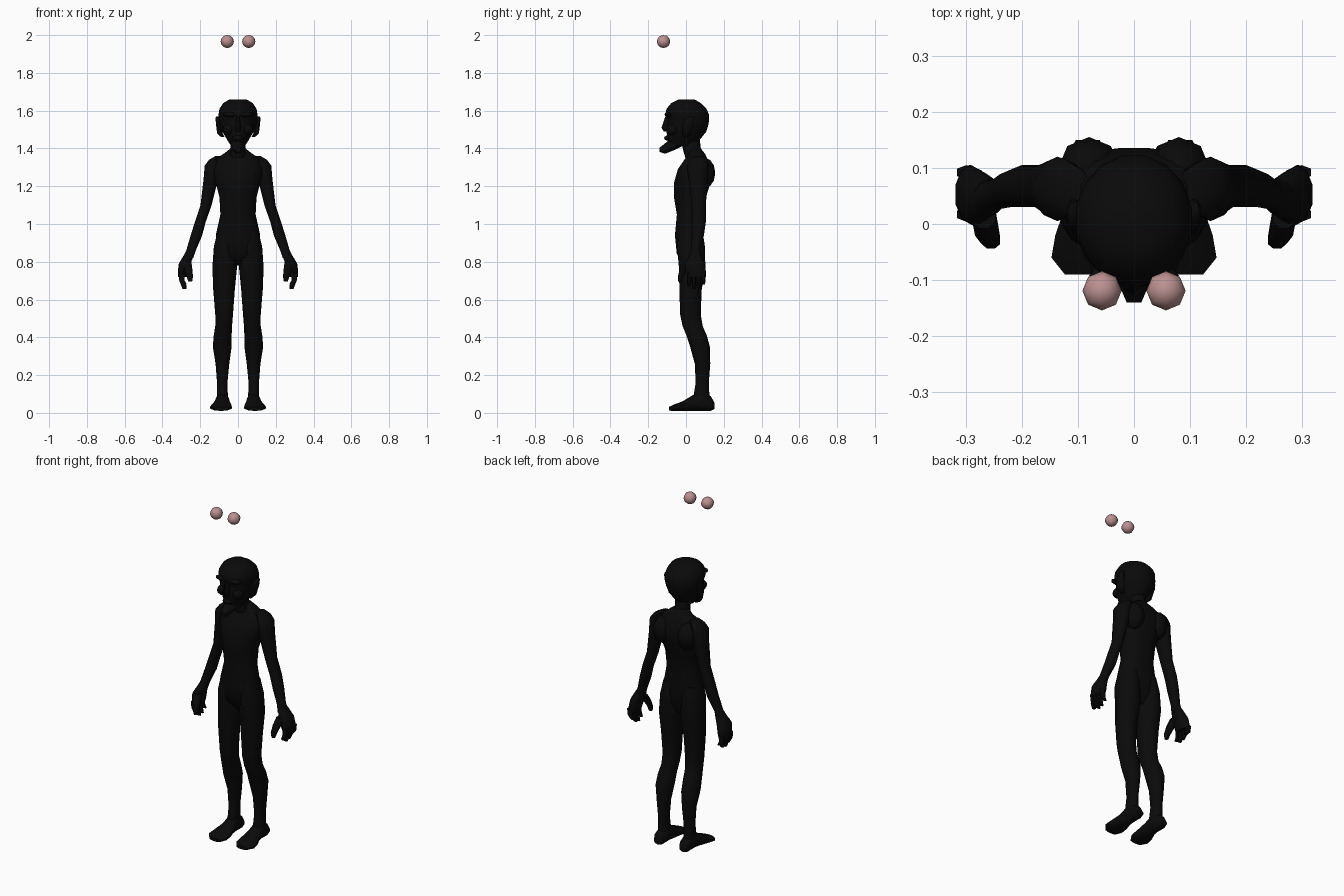
import bpy
import bmesh
import math
from mathutils import Vector

old_cube = bpy.data.objects.get("Cube")
if old_cube:
    bpy.data.objects.remove(old_cube, do_unlink=True)

CM = 0.01  # profile sections are written in hundredths of a unit


def make_material(name, colour):
    material = bpy.data.materials.new(name)
    material.use_nodes = True
    material.diffuse_color = colour
    shader = material.node_tree.nodes["Principled BSDF"]
    shader.inputs["Base Color"].default_value = colour
    shader.inputs["Roughness"].default_value = 0.8
    return material


skin = make_material("black skin", (0.003, 0.003, 0.003, 1))
eye_pink = make_material("dusty pink", (0.5, 0.28, 0.28, 1))


def finish(bm, name, material, mirror):
    """Turn a bmesh into a smooth shaded object, mirrored to the other side if asked."""
    bmesh.ops.recalc_face_normals(bm, faces=bm.faces)
    mesh = bpy.data.meshes.new(name)
    bm.to_mesh(mesh)
    bm.free()
    mesh.materials.append(material)
    part = bpy.data.objects.new(name, mesh)
    bpy.context.collection.objects.link(part)
    if mirror:
        part.modifiers.new("Mirror", "MIRROR").use_mirror_merge = False
    bpy.ops.object.select_all(action="DESELECT")
    part.select_set(True)
    bpy.context.view_layer.objects.active = part
    bpy.ops.object.shade_smooth_by_angle(angle=math.radians(50))
    return part


def loft(name, sections, sides=12, mirror=False, along="z", dent=0):
    """Skin oval sections. Each is: station, low and high x, low and high of the other axis."""
    bm = bmesh.new()
    rings = []
    for station, x_low, x_high, low, high in sections:
        ring = []
        for i in range(sides):
            angle = math.tau * (i + 0.5) / sides
            x = (x_low + x_high) / 2 + (x_high - x_low) / 2 * math.cos(angle)
            other = (low + high) / 2 + (high - low) / 2 * math.sin(angle)
            # hollow the middle of the back between the shoulder blades
            if dent and math.sin(angle) > 0.9:
                other -= dent
            point = (x, other, station) if along == "z" else (x, station, other)
            ring.append(bm.verts.new(Vector(point) * CM))
        rings.append(ring)
    for lower, upper in zip(rings, rings[1:]):
        for i in range(sides):
            j = (i + 1) % sides
            bm.faces.new((lower[i], lower[j], upper[j], upper[i]))
    bm.faces.new(rings[0])
    bm.faces.new(rings[-1])
    return finish(bm, name, skin, mirror)


def ball(name, centre, size, material, mirror=False, segments=8, rings=6):
    """Low sided ball stretched to the given radii."""
    bm = bmesh.new()
    bmesh.ops.create_uvsphere(bm, u_segments=segments, v_segments=rings, radius=1)
    for vert in bm.verts:
        vert.co = Vector(c + v * s for c, v, s in zip(centre, vert.co, size)) * CM
    return finish(bm, name, material, mirror)


# Torso from the crotch to the shoulders
loft("torso", [
    (78, -5, 5, 0, 7),
    (84, -12, 12, -5, 10),
    (94, -12, 12, -6, 10),
    (105, -9.5, 9.5, -5, 10),
    (114, -10, 10, -6.5, 11.5),
    (122, -12, 12, -6.5, 14),
    (129, -14, 14, -4.5, 14.5),
    (134, -13, 13, -1, 12.5),
    (137, -8, 8, 1, 11),
    (140, -4, 4, 1, 8.5),
], sides=16, dent=0.8)

# Shoulder blades
ball("shoulder_blade", (8, 10, 127), (5.5, 5.5, 8), skin, mirror=True)

# Neck
loft("neck", [
    (134, -6, 6, 0, 10),
    (139, -4, 4, -1.5, 8),
    (147, -4.5, 4.5, -3, 7),
], sides=10)

# Head, with a heavy brow and hollow eye line
loft("head", [
    (141, -3.5, 3.5, -9, 4),
    (144, -5.5, 5.5, -10, 7),
    (149, -8.5, 8.5, -10.5, 11),
    (153, -10, 10, -10, 12.2),
    (155.5, -10.3, 10.3, -9.5, 12.4),
    (158, -10.5, 10.5, -11.2, 12.4),
    (161, -10, 10, -10.5, 11),
    (164, -8, 8, -8, 8),
    (166, -4.5, 4.5, -4, 4.5),
], sides=16)
ball("brow", (4, -9.2, 158), (4, 2.2, 1.4), skin, mirror=True)
ball("cheek", (5, -7, 150), (3, 3.5, 3), skin, mirror=True)

# Nose, lips and the jutting chin
loft("nose", [
    (149, -1.6, 1.6, -11.8, -8),
    (151, -2, 2, -13, -8),
    (157, -0.8, 0.8, -11, -8),
], sides=6)
ball("lips", (0, -9.6, 145.5), (3.2, 2, 1.4), skin)
loft("chin", [
    (-14, -1.4, 1.4, 138, 140.5),
    (-11, -2.8, 2.8, 137, 143),
    (-7, -4, 4, 138.5, 146),
    (-2, -4.5, 4.5, 141, 147),
], sides=8, along="y")

# Pointed ears
loft("ear", [
    (146, 7, 9, -1, 1),
    (148, 8, 11.2, -2, 2.5),
    (153, 9, 11.8, -2, 4.5),
    (156, 9.5, 12, 0, 4.5),
    (157, 10.5, 11.5, 2, 4),
], sides=8, mirror=True)

# Arms
loft("arm", [
    (136, 8, 12, 3, 10),
    (134, 9, 15.5, 1.5, 11.5),
    (131, 9.5, 17.8, 0.5, 12),
    (123, 10.5, 18.5, 1.5, 11.5),
    (110, 13.8, 20, 3, 10.5),
    (101, 17, 23, 3, 10.5),
    (94, 18.8, 25.2, 3, 9.5),
    (86, 22.2, 27.5, 2.5, 7.5),
    (82, 23.5, 29.5, 1, 8),
], sides=10, mirror=True)

# Hands: palm, thumb and four fingers side by side from front to back
loft("palm", [
    (84, 23, 28.5, 2, 8),
    (79, 25, 31.5, -0.5, 10),
    (75, 26, 32, 0, 10.5),
    (72, 27, 31.8, 0.5, 10.5),
], sides=10, mirror=True)
loft("thumb", [
    (80, 24.5, 29, -1, 4),
    (76, 24, 28.5, -3.5, 1),
    (72, 23.7, 27.3, -4.5, -1.5),
    (69.5, 24.2, 26.4, -4.2, -2.2),
], sides=8, mirror=True)
for number, tip in enumerate((67, 65.5, 66, 68)):
    front = 0.4 + number * 2.5
    loft("finger_%d" % (number + 1), [
        (74, 28, 31.8, front, front + 2.6),
        (70, 28, 31.3, front, front + 2.5),
        (tip, 27, 29.5, front + 0.4, front + 2.1),
    ], sides=6, mirror=True)

# Legs
loft("leg", [
    (96, 2, 11, -4, 9),
    (88, 0.5, 13, -5, 10.3),
    (77, 0.3, 13.8, -4, 10.5),
    (65, 1.5, 13.3, -3.7, 8.5),
    (52, 2.5, 12.2, -3.3, 8),
    (46, 3, 12.2, -2, 9),
    (41, 3.2, 13, 0, 11.2),
    (35, 3.2, 13.5, 2, 12.8),
    (26, 4.5, 12, 4.5, 13),
    (16, 5.5, 11.2, 5, 12.2),
    (10, 5.3, 11.3, 4, 12.5),
    (4, 5, 11.5, 3, 13),
], mirror=True)

# Feet, from heel to toe
loft("foot", [
    (15, 6, 10.5, 2, 5.5),
    (13, 5, 11.5, 1, 9),
    (7, 4.7, 11.8, 1, 11.5),
    (3, 4.2, 12.5, 1, 9),
    (-2, 3.2, 14.3, 1, 6),
    (-6, 3, 15, 1, 4.6),
    (-9, 5, 12.5, 1.2, 3.2),
], sides=10, mirror=True, along="y")

# Eyeballs floating above the head
ball("eyeball", (5.7, -11.9, 196.6), (3.5, 3.5, 3.4), eye_pink, mirror=True, rings=8)
